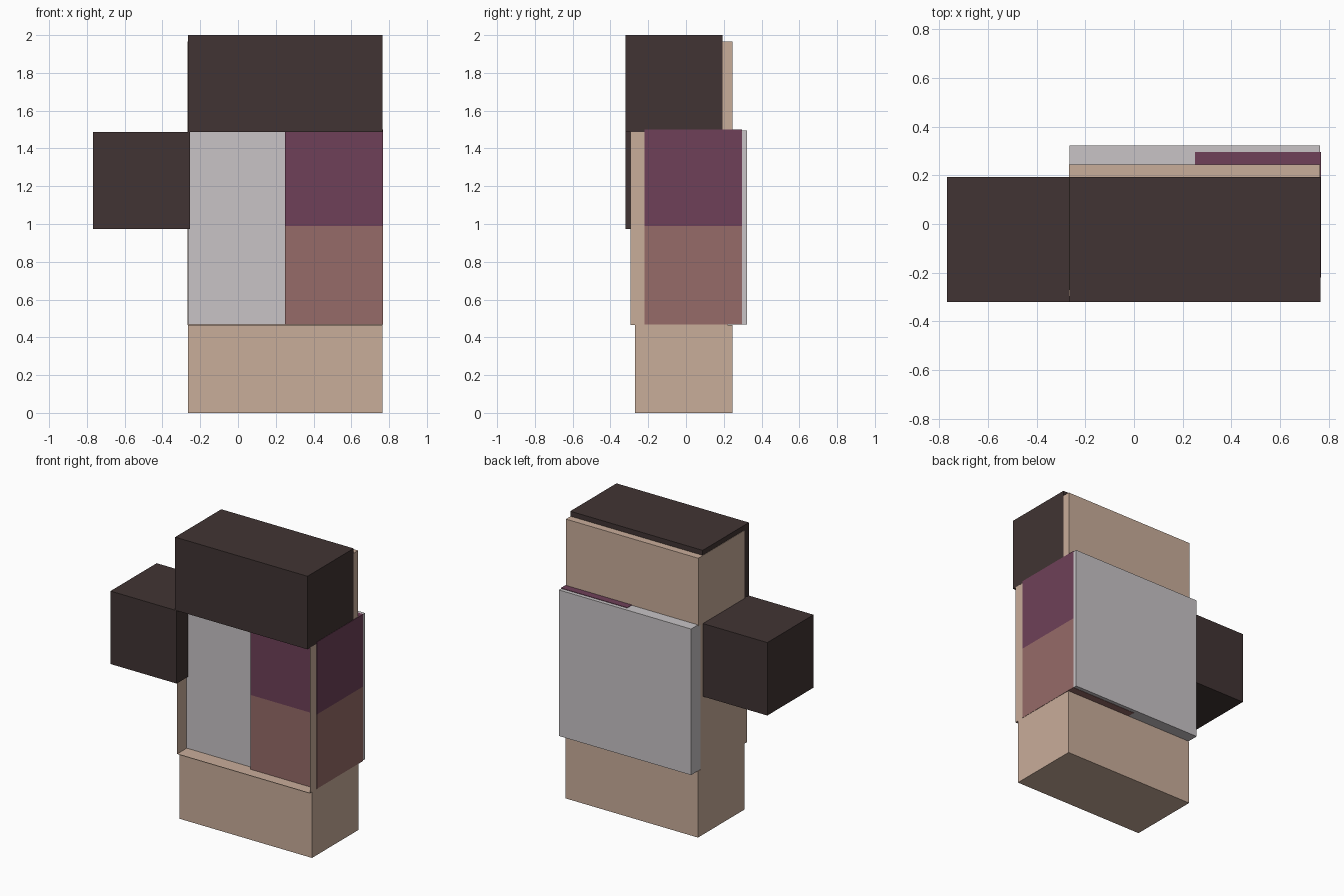
import bpy
import bmesh
from mathutils import Vector

cube = bpy.data.objects.get("Cube")
if cube:
    bpy.data.objects.remove(cube, do_unlink=True)


def linear(c):
    c /= 255
    return c / 12.92 if c <= 0.04045 else ((c + 0.055) / 1.055) ** 2.4


def material(name, rgb):
    m = bpy.data.materials.new(name)
    col = (*[linear(c) for c in rgb], 1)
    m.diffuse_color = col
    m.use_nodes = True
    bsdf = next(n for n in m.node_tree.nodes if n.type == "BSDF_PRINCIPLED")
    bsdf.inputs["Base Color"].default_value = col
    return m


tan = material("tan", (201, 173, 154))
dark = material("dark_brown", (65, 52, 51))
grey = material("light_grey", (200, 196, 198))
purple = material("plum", (110, 64, 88))
rose = material("dusty_rose", (150, 107, 104))


def block(name, x, y, z, mat, open_front=False):
    """Box between the given (min, max) ranges, optionally without its -y face."""
    bm = bmesh.new()
    bmesh.ops.create_cube(bm, size=1)
    for v in bm.verts:
        v.co = Vector([(a + b) / 2 + c * (b - a) for (a, b), c in zip((x, y, z), v.co)])
    bm.normal_update()
    if open_front:
        front = [f for f in bm.faces if f.normal.y < -0.9]
        bmesh.ops.delete(bm, geom=front, context="FACES")
    me = bpy.data.meshes.new(name)
    bm.to_mesh(me)
    bm.free()
    me.materials.append(mat)
    ob = bpy.data.objects.new(name, me)
    bpy.context.collection.objects.link(ob)
    return ob


# Stacked body; widths differ by a hair so coincident sides stay clean
block("lower_body", (-0.265, 0.765), (-0.27, 0.245), (0, 0.465), tan)
block("torso_shell", (-0.267, 0.765), (-0.295, 0.22), (0.465, 1.487), tan, open_front=True)
block("upper_body", (-0.267, 0.763), (-0.27, 0.245), (1.487, 1.965), tan)

# Torso filling, showing through the open front and at the back
block("torso_core", (-0.265, 0.764), (-0.195, 0.322), (0.469, 1.496), grey)
block("upper_side_panel", (0.25, 0.767), (-0.22, 0.296), (0.99, 1.499), purple)
block("lower_side_panel", (0.25, 0.767), (-0.22, 0.296), (0.467, 0.99), rose)

# Dark cap and side arm
block("cap", (-0.265, 0.765), (-0.32, 0.193), (1.486, 2.0), dark)
block("side_arm", (-0.768, -0.253), (-0.32, 0.193), (0.973, 1.486), dark)
